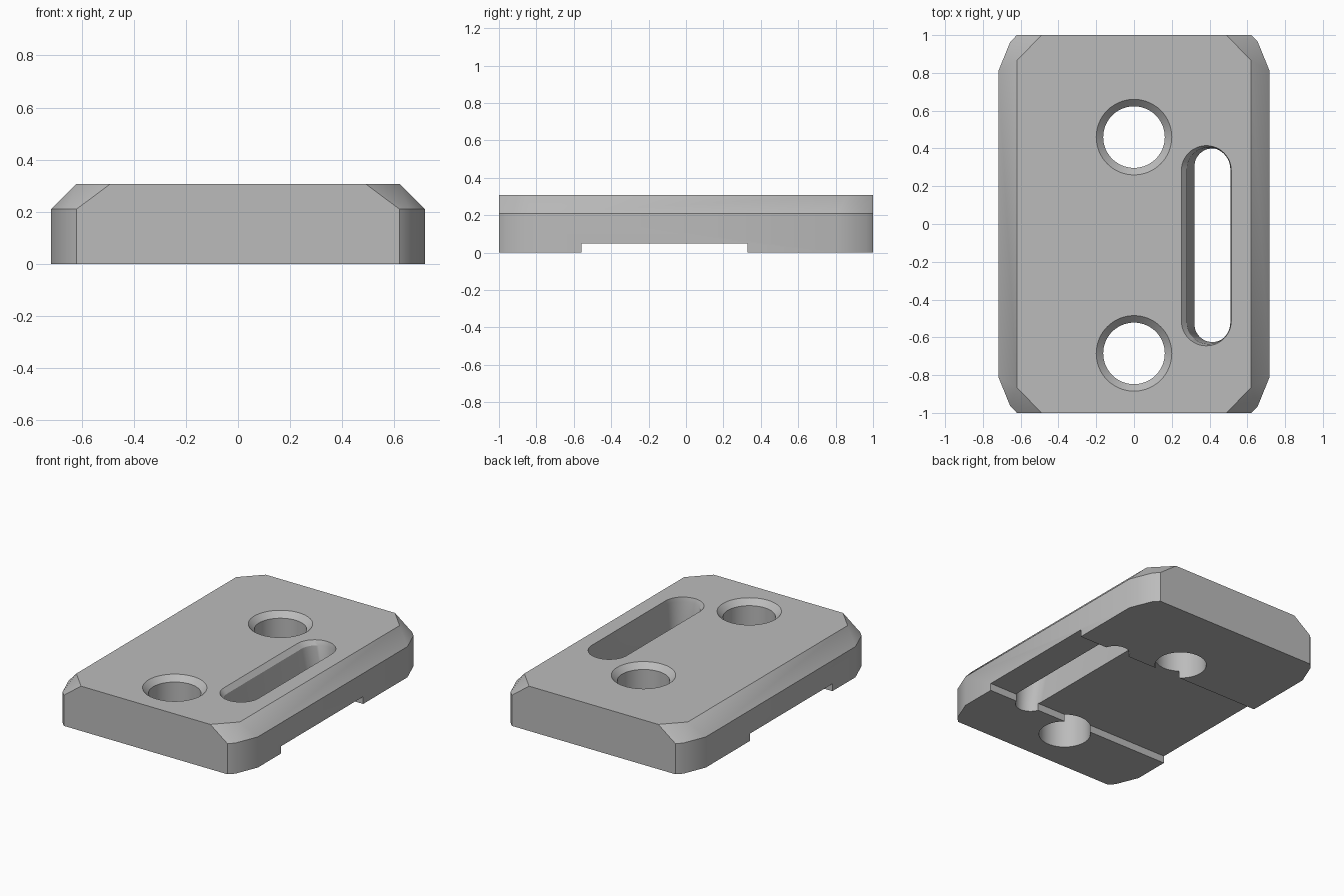
import bpy
import bmesh
import math

cube = bpy.data.objects.get("Cube")
if cube:
    bpy.data.objects.remove(cube, do_unlink=True)

TOP, RIM = 0.307, 0.21

grey = bpy.data.materials.new("plain_grey")
grey.use_nodes = True
GREY = (0.5, 0.5, 0.5, 1)
grey.diffuse_color = GREY
grey.node_tree.nodes["Principled BSDF"].inputs["Base Color"].default_value = GREY


def to_object(bm, name):
    bmesh.ops.recalc_face_normals(bm, faces=bm.faces)
    mesh = bpy.data.meshes.new(name)
    bm.to_mesh(mesh)
    bm.free()
    mesh.materials.append(grey)
    obj = bpy.data.objects.new(name, mesh)
    bpy.context.collection.objects.link(obj)
    return obj


def stadium(cx, r, y0, y1, n=24):
    """Outline of radius r around x = cx, reaching from y0 to y1."""
    points = []
    for mid, start in ((y1 - r, 0), (y0 + r, math.pi)):
        for i in range(n + 1):
            a = start + math.pi * i / n
            points.append((cx + r * math.cos(a), mid + r * math.sin(a)))
    return points


def circle(cy, r, n=64):
    return [(r * math.cos(math.tau * i / n), cy + r * math.sin(math.tau * i / n))
            for i in range(n)]


def loft(name, levels):
    """Closed solid through outlines stacked at rising heights."""
    bm = bmesh.new()
    rings = [[bm.verts.new((x, y, z)) for x, y in ring] for z, ring in levels]
    for low, high in zip(rings, rings[1:]):
        for i in range(len(low)):
            j = (i + 1) % len(low)
            bm.faces.new((low[i], low[j], high[j], high[i]))
    bm.faces.new(rings[0][::-1])
    bm.faces.new(rings[-1])
    return to_object(bm, name)


def cut(body, cutter):
    cutter.hide_render = True
    mod = body.modifiers.new("cut", 'BOOLEAN')
    mod.operation = 'DIFFERENCE'
    mod.solver = 'EXACT'
    mod.object = cutter
    bpy.context.view_layer.objects.active = body
    bpy.ops.object.modifier_apply(modifier=mod.name)
    bpy.data.objects.remove(cutter, do_unlink=True)


# Plate body: hull of one quarter's corner points mirrored both ways
edge = [(0.62, 1.0), (0.655, 0.965), (0.718, 0.81)]
quarter = [(x, y, z) for x, y in edge for z in (0, RIM)]
quarter += [(0.49, 1.0, TOP), (0.62, 0.865, TOP)]
bm = bmesh.new()
for sx in (-1, 1):
    for sy in (-1, 1):
        for x, y, z in quarter:
            bm.verts.new((sx * x, sy * y, z))
bmesh.ops.convex_hull(bm, input=bm.verts)
bmesh.ops.dissolve_limit(bm, angle_limit=0.01, verts=bm.verts, edges=bm.edges)
plate = to_object(bm, "plate")

# Wide channel across the underside
corners = [(-1, -0.56), (1, -0.56), (1, 0.33), (-1, 0.33)]
cut(plate, loft("channel_cutter", [(-0.2, corners), (0.05, corners)]))

# Two countersunk bolt holes
for cy in (0.46, -0.685):
    cut(plate, loft("hole_cutter", [
        (-0.1, circle(cy, 0.163)), (TOP - 0.037, circle(cy, 0.163)),
        (TOP, circle(cy, 0.2)), (TOP + 0.1, circle(cy, 0.2))]))

# Long slot with a leaning inner wall and a flared rim
lower = stadium(0.415, 0.095, -0.625, 0.4)
middle = stadium(0.395, 0.115, -0.635, 0.405)
upper = stadium(0.383, 0.132, -0.645, 0.415)
cut(plate, loft("slot_cutter", [
    (-0.1, lower), (0.05, lower), (TOP - 0.03, middle),
    (TOP, upper), (TOP + 0.1, upper)]))

bpy.ops.object.select_all(action='DESELECT')
plate.select_set(True)
bpy.context.view_layer.objects.active = plate
bpy.ops.object.shade_smooth_by_angle(angle=math.radians(25))
